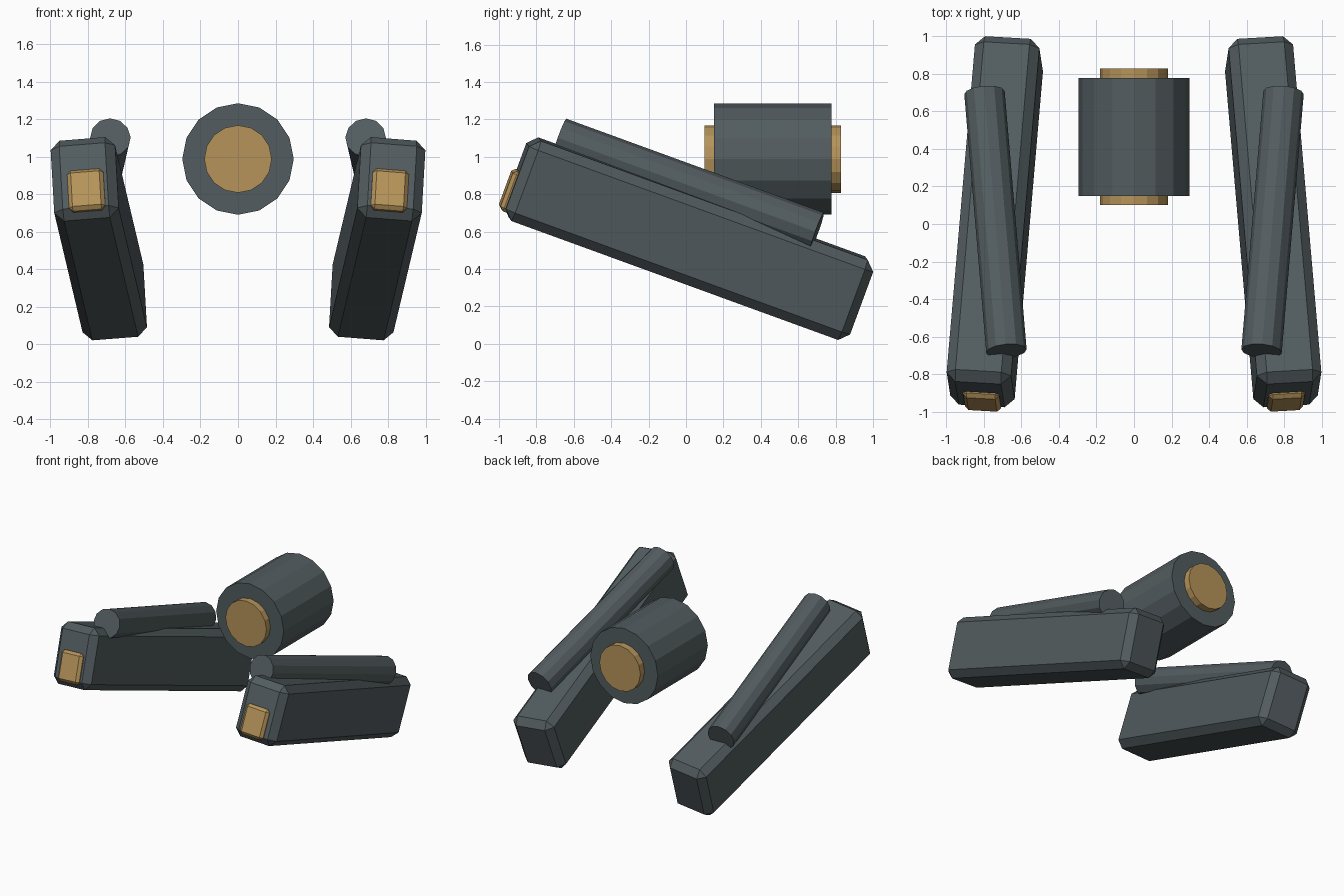
import bpy
import bmesh
from math import radians
from mathutils import Euler, Matrix, Vector

if "Cube" in bpy.data.objects:
    bpy.data.objects.remove(bpy.data.objects["Cube"], do_unlink=True)


def make_material(name, colour):
    mat = bpy.data.materials.new(name)
    mat.use_nodes = True
    mat.diffuse_color = colour
    mat.node_tree.nodes["Principled BSDF"].inputs["Base Color"].default_value = colour
    return mat


slate = make_material("dark slate", (0.085, 0.107, 0.115, 1))
brass = make_material("dull brass", (0.468, 0.296, 0.102, 1))


def finish(name, bm, matrix, mat):
    bmesh.ops.recalc_face_normals(bm, faces=bm.faces)
    mesh = bpy.data.meshes.new(name)
    bm.to_mesh(mesh)
    bm.free()
    mesh.materials.append(mat)
    obj = bpy.data.objects.new(name, mesh)
    obj.matrix_world = matrix
    bpy.context.collection.objects.link(obj)


def chamfered_box(name, size, bevel, matrix, mat):
    bm = bmesh.new()
    bmesh.ops.create_cube(bm, size=1)
    bmesh.ops.scale(bm, vec=size, verts=bm.verts)
    bmesh.ops.bevel(bm, geom=bm.edges[:], offset=bevel, segments=1,
                    profile=0.5, affect='EDGES')
    finish(name, bm, matrix, mat)


def rod(name, start, end, radius, sides, mat):
    start, end = Vector(start), Vector(end)
    axis = end - start
    bm = bmesh.new()
    bmesh.ops.create_cone(bm, cap_ends=True, segments=sides, radius1=radius,
                          radius2=radius, depth=axis.length)
    turn = axis.to_track_quat('Z', 'Y').to_matrix().to_4x4()
    finish(name, bm, Matrix.Translation((start + end) / 2) @ turn, mat)


# Central drum with a core showing at both ends
rod("drum", (0, 0.15, 0.987), (0, 0.777, 0.987), 0.297, 16, slate)
rod("drum_core", (0, 0.1, 0.987), (0, 0.83, 0.987), 0.18, 16, brass)

# Mirrored pair of sloping beams, each with an end plate and a crossing tube
for side, s in (("right", -1), ("left", 1)):
    turn = Euler((radians(-20), radians(4.5 * s), radians(3.3 * s))).to_matrix().to_4x4()
    frame = Matrix.Translation((0.742 * s, 0.012, 0.562)) @ turn
    chamfered_box(side + "_beam", (0.345, 1.965, 0.457), 0.05, frame, slate)
    plate = frame @ Matrix.Translation((-0.008 * s, -0.98, -0.083))
    chamfered_box(side + "_end_plate", (0.193, 0.06, 0.23), 0.02, plate, brass)
    rod(side + "_tube", (0.68 * s, -0.677, 1.102), (0.797 * s, 0.7, 0.6),
        0.108, 12, slate)
